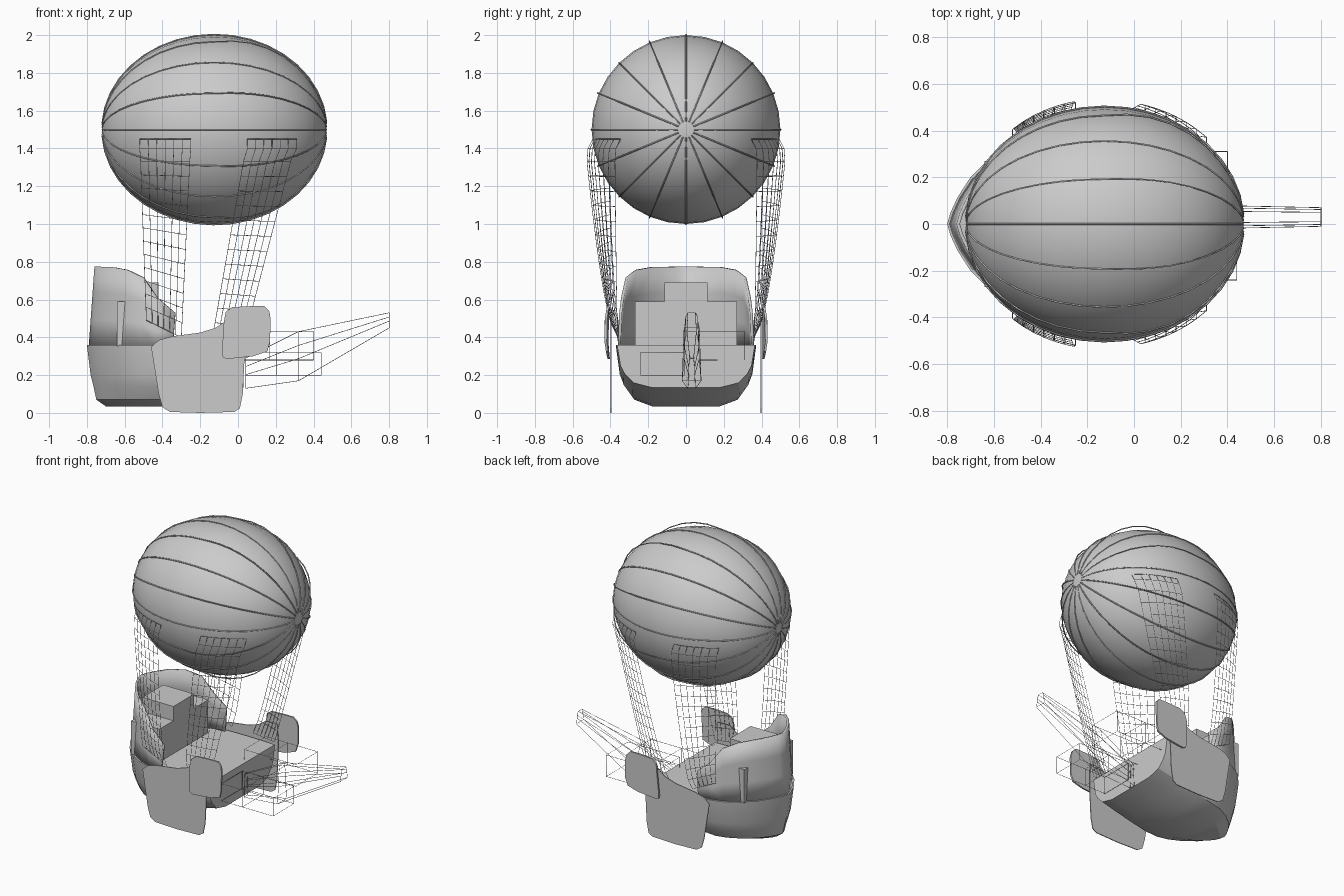
import bpy, bmesh, math
from mathutils import Vector

if "Cube" in bpy.data.objects:
    bpy.data.objects.remove(bpy.data.objects["Cube"])


def make(name, verts, faces, smooth=None):
    me = bpy.data.meshes.new(name)
    me.from_pydata(verts, [], faces)
    bm = bmesh.new()
    bm.from_mesh(me)
    bmesh.ops.recalc_face_normals(bm, faces=bm.faces)
    bm.to_mesh(me)
    bm.free()
    ob = bpy.data.objects.new(name, me)
    bpy.context.collection.objects.link(ob)
    if smooth:
        bpy.ops.object.select_all(action='DESELECT')
        ob.select_set(True)
        bpy.context.view_layer.objects.active = ob
        bpy.ops.object.shade_smooth_by_angle(angle=math.radians(smooth))
    return ob


def solidify(ob, t, offset=-1):
    m = ob.modifiers.new("thickness", 'SOLIDIFY')
    m.thickness, m.offset = t, offset


def ropes(name, paths, r):
    cu = bpy.data.curves.new(name, 'CURVE')
    cu.dimensions = '3D'
    cu.bevel_depth, cu.bevel_resolution = r, 0
    for p in paths:
        s = cu.splines.new('POLY')
        s.points.add(len(p) - 1)
        for q, co in zip(s.points, p):
            q.co = (*co, 1)
    ob = bpy.data.objects.new(name, cu)
    bpy.context.collection.objects.link(ob)
    return ob


def box(name, x0, x1, y0, y1, z0, z1):
    v = [(x, y, z) for x in (x0, x1) for y in (y0, y1) for z in (z0, z1)]
    f = [(0, 1, 3, 2), (4, 6, 7, 5), (0, 4, 5, 1), (2, 3, 7, 6), (0, 2, 6, 4), (1, 5, 7, 3)]
    return make(name, v, f)


# balloon: ellipsoid with its poles on x
CX, CZ, LX, R = -0.125, 1.5, 0.595, 0.5
bpy.ops.mesh.primitive_uv_sphere_add(segments=32, ring_count=20, radius=1,
                                     location=(CX, 0, CZ), rotation=(0, math.pi / 2, 0))
balloon = bpy.context.object
balloon.name = "balloon"
balloon.scale = (R, R, LX)
bpy.ops.object.shade_smooth()

# sixteen ropes along the balloon, slightly loose at the +x end
paths = []
for i in range(16):
    a = math.tau * i / 16
    p = []
    for k in range(19):
        t = math.pi * (0.02 + 0.955 * k / 18)
        c = -math.cos(t)
        loose = 0.003 + 0.022 * max(0, math.sin(math.pi * max(0, c))) * (i % 2)
        rr = R * math.sin(t) + loose
        p.append((CX + LX * c, rr * math.cos(a), CZ + rr * math.sin(a)))
    paths.append(p)
ropes("balloon_ropes", paths, 0.004)

# hull plan: (x, half width) from the rounded prow to the flat end
half = [(-.80, 0), (-.785, .05), (-.755, .115), (-.70, .2), (-.62, .28), (-.53, .335), (-.45, .36),
        (-.35, .37), (-.2, .372), (-.08, .37), (.03, .365)]
plan = [(x, -y) for x, y in half[:0:-1]] + half
N = len(plan)


def ring(sy, tip, z, rise=False):
    out = []
    for x, y in plan:
        xx = .03 + (x - .03) * (.03 - tip) / .83
        zz = z + (max(0, x + .4) / .43 * .1 * (.36 - z) / .325 if rise else 0)
        out.append((xx, y * sy, zz))
    return out


def cap(base):
    return [(base + i, base + i + 1, base + N - 2 - i, base + N - 1 - i) if N - 2 - i > i + 1
            else (base + i, base + i + 1, base + N - 1 - i) for i in range(N // 2)]


def walls(rows, cols=None):
    return [(r * N + i, r * N + i + 1, (r + 1) * N + i + 1, (r + 1) * N + i)
            for r in range(rows - 1) for i in (cols or range(N - 1))]


# hull with closed flat end and deck
levels = [(.5, -.70, .035), (.76, -.75, .07), (.89, -.765, .14), (.95, -.78, .2), (1, -.8, .36)]
verts = [v for l in levels for v in ring(*l, rise=True)]
faces = walls(5) + cap(0) + cap(4 * N)
faces += [(r * N, r * N + N, r * N + 2 * N - 1, r * N + N - 1) for r in range(4)]
make("hull", verts, faces, 25)


# raised wall around the prow
def wall_top(x):
    pts = [(-.8, .775), (-.66, .77), (-.58, .745), (-.5, .70), (-.45, .61), (-.42, .56), (-.35, .53), (9, .53)]
    for (a, p), (b, q) in zip(pts, pts[1:]):
        if x <= b:
            return p + (q - p) * (x - a) / (b - a)


verts = []
for k in range(4):
    f = k / 3
    for (x, y, z), (px, _) in zip(ring(.975 - .02 * f, -.79 + .03 * f, .355), plan):
        verts.append((x, y, z + (wall_top(px) - z) * f))
cols = [i for i in range(N - 1) if plan[i][0] < -.34 and plan[i + 1][0] < -.34]
wall = make("prow_wall", verts, walls(4, cols), 40)
bm = bmesh.new()
bm.from_mesh(wall.data)
bmesh.ops.delete(bm, geom=[v for v in bm.verts if not v.link_faces], context='VERTS')
bm.to_mesh(wall.data)
bm.free()
solidify(wall, .015)

# stepped block behind the deck
box("block_lower", -.64, -.42, -.27, .27, .355, .59)
box("block_upper", -.66, -.42, -.115, .115, .59, .69)


# flat side boards and small fins
board = [(-.46, .35), (-.42, .385), (-.35, .405), (-.2, .425), (-.12, .45), (-.06, .49), (.03, .49),
         (.035, .3), (.025, .1), (.01, .025), (-.02, .005), (-.2, .0), (-.36, .005), (-.4, .03), (-.42, .1)]
fin = [(-.085, .32), (-.075, .48), (-.065, .535), (-.03, .56), (.07, .565), (.14, .565), (.165, .54),
       (.172, .5), (.17, .38), (.155, .325), (.08, .3), (-.06, .285), (-.08, .295)]
for s, side in ((-1, "near"), (1, "far")):
    b = make("side_board_" + side, [(x, s * .397, z) for x, z in board], [range(len(board))])
    solidify(b, .006, 0)
    f = make("fin_" + side, [(x, s * (.428 - .9 * (z - .43) ** 2), z) for x, z in fin], [range(len(fin))])
    solidify(f, .012, 0)


# rope nets from balloon to deck
def net(x0, x1, b0, b1, z0, z1, s):
    rows, cols, g = 15, 7, []
    for c in range(cols):
        u = c / (cols - 1)
        xt, xb, zb = x0 + (x1 - x0) * u, b0 + (b1 - b0) * u, z0 + (z1 - z0) * u
        yt = R * math.sqrt(1 - ((xt - CX) / LX) ** 2) + .035
        col = [(xt, s * (yt - .03), 1.45), (xt, s * (yt - .005), 1.4)]
        for r in range(rows - 2):
            t = r / (rows - 3)
            z = 1.33 + (zb - 1.33) * t
            w = (1.45 - z) / (1.45 - zb)
            col.append((xt + (xb - xt) * w, s * (.36 + (yt - .36) * (1 - t) ** .58), z))
        g.append(col)
    return g + [list(r) for r in zip(*g)]


for s, side in ((-1, "near"), (1, "far")):
    ropes("net_prow_" + side, net(-.52, -.25, -.485, -.30, .49, .40, s), .0015)
    ropes("net_stern_" + side, net(.05, .31, -.135, .03, .40, .38, s), .0015)

# slender open spar frame reaching past the flat end
secs = [(.04, .13, .29, .02), (.32, .17, .43, .05), (.80, .45, .53, .04)]
rails, hoops = [], []
for j in range(8):
    sy = 1 if j < 4 else -1
    rails.append([(x, .03 + sy * w * (1, .8, .8, .5)[j % 4], a + (b - a) * (0, .45, .72, 1)[j % 4])
                  for x, a, b, w in secs])
for k in range(3):
    h = [rails[j][k] for j in (0, 1, 2, 3, 7, 6, 5, 4, 0)]
    hoops.append(h)
ropes("spar_frame", rails + hoops, .0015)


# two light box frames beside the spar
def frame(name, x0, x1, y0, y1, z0, z1):
    p = [(y0, z0), (y1, z0), (y1, z1), (y0, z1), (y0, z0)]
    loops = [[(x, y, z) for y, z in p] for x in (x0, (x0 + x1) * .42, x1)]
    ropes(name, loops + [[(x0, y, z), (x1, y, z)] for y, z in p[:4]], .0015)


frame("box_frame_low", .04, .44, -.24, -.01, .20, .32)
frame("box_frame_high", .0, .40, .07, .31, .28, .43)
